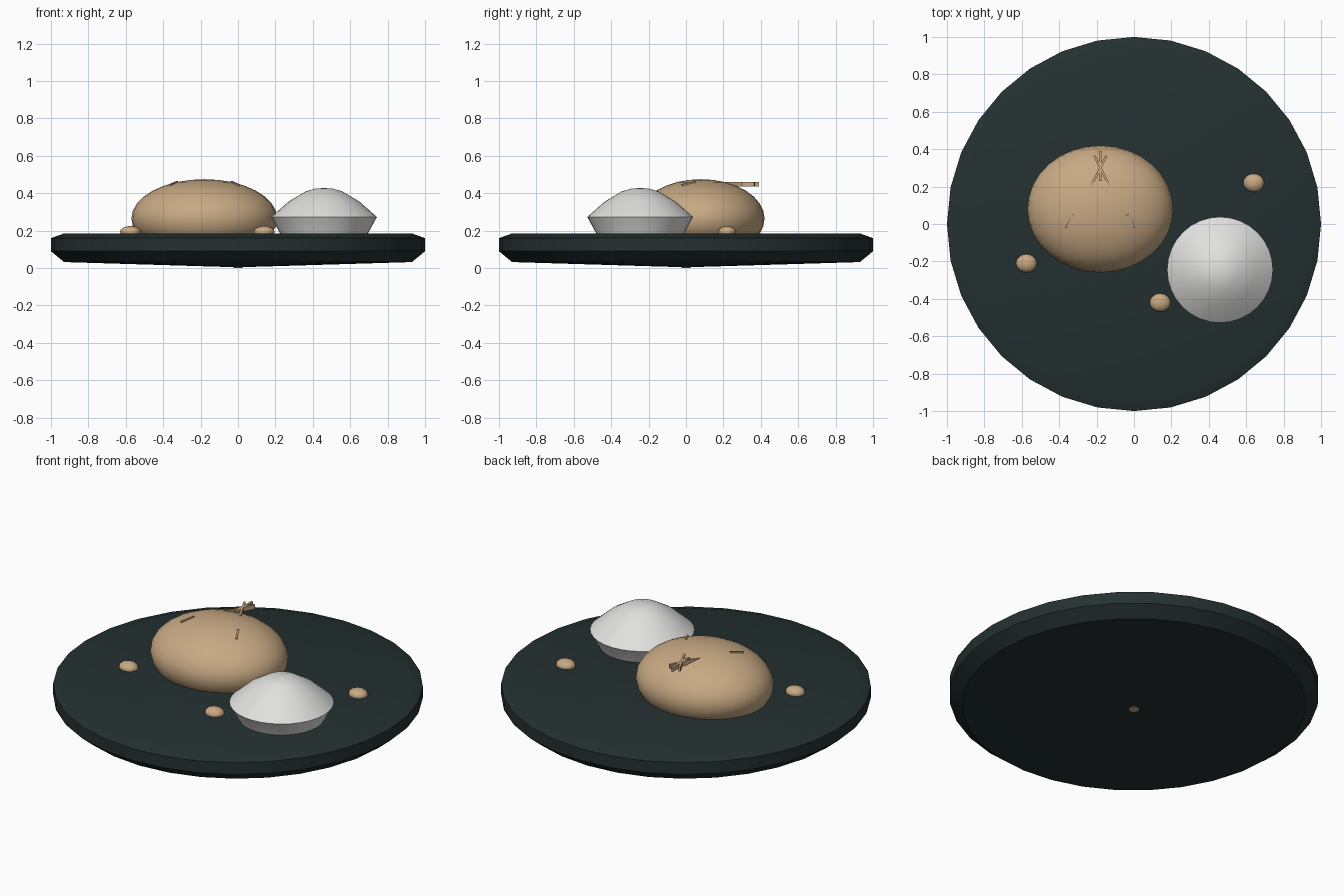
import bpy
import bmesh
import math
from mathutils import Matrix, Vector

if "Cube" in bpy.data.objects:
    bpy.data.objects.remove(bpy.data.objects["Cube"])


def material(name, rgb):
    mat = bpy.data.materials.new(name)
    mat.use_nodes = True
    color = (*rgb, 1)
    mat.diffuse_color = color
    mat.node_tree.nodes["Principled BSDF"].inputs["Base Color"].default_value = color
    return mat


SLATE = material("dark slate", (0.018, 0.03, 0.03))
TAN = material("baked tan", (0.58, 0.4, 0.23))
WHITE = material("off white", (0.75, 0.75, 0.74))


def finish(name, bm, mat, smooth_angle=None):
    bmesh.ops.recalc_face_normals(bm, faces=bm.faces)
    mesh = bpy.data.meshes.new(name)
    bm.to_mesh(mesh)
    bm.free()
    mesh.materials.append(mat)
    obj = bpy.data.objects.new(name, mesh)
    bpy.context.collection.objects.link(obj)
    if smooth_angle:
        bpy.ops.object.select_all(action="DESELECT")
        obj.select_set(True)
        bpy.context.view_layer.objects.active = obj
        bpy.ops.object.shade_smooth_by_angle(angle=math.radians(smooth_angle))
    return obj


def lathe(name, profile, center, mat, angle):
    """Spin an (r, z) profile around a vertical axis."""
    bm = bmesh.new()
    verts = [bm.verts.new((r, 0, z)) for r, z in profile]
    edges = [bm.edges.new(pair) for pair in zip(verts, verts[1:])]
    bmesh.ops.spin(bm, geom=verts + edges, cent=(0, 0, 0), axis=(0, 0, 1),
                   angle=math.tau, steps=32, use_merge=True)
    bmesh.ops.remove_doubles(bm, verts=bm.verts, dist=0.0005)
    bmesh.ops.translate(bm, verts=bm.verts, vec=(*center, 0))
    return finish(name, bm, mat, angle)


def ellipsoid(name, center, radii, segments, rings):
    bm = bmesh.new()
    bmesh.ops.create_uvsphere(bm, u_segments=segments, v_segments=rings, radius=1,
                              matrix=Matrix.LocRotScale(center, None, radii))
    return finish(name, bm, TAN, 60)


def stick(name, start, end, width, height):
    """Square bar between two points."""
    a, b = Vector(start), Vector(end)
    turn = (b - a).to_track_quat("Y", "Z")
    bm = bmesh.new()
    bmesh.ops.create_cube(bm, size=1, matrix=Matrix.LocRotScale(
        (a + b) / 2, turn, (width, (b - a).length, height)))
    return finish(name, bm, TAN)


# Round board with a chamfered rim and shallow underside
lathe("plate", [(0, 0.185), (0.93, 0.185), (1, 0.16), (1, 0.09), (0.93, 0.032), (0, 0.004)],
      (0, 0), SLATE, 30)
lathe("base_button", [(0, 0.01), (0.027, 0.01), (0.027, 0.002), (0, 0)], (0, 0), TAN, 30)

# Filled bowl with a domed top
lathe("domed_bowl", [(0, 0.17), (0.23, 0.17), (0.235, 0.185), (0.283, 0.273),
                     (0.19, 0.355), (0.1, 0.409), (0.05, 0.424), (0, 0.428)],
      (0.46, -0.245), WHITE, 40)

# Bun and loose crumbs
ellipsoid("bun", (-0.18, 0.08, 0.265), (0.39, 0.34, 0.21), 32, 16)
for i, spot in enumerate([(-0.575, -0.21), (0.14, -0.42), (0.64, 0.22)]):
    ellipsoid(f"crumb_{i + 1}", (*spot, 0.193), (0.056, 0.049, 0.032), 16, 8)

# Crossed sticks on the back of the bun
stick("middle_stick", (-0.18, 0.23, 0.448), (-0.18, 0.39, 0.448), 0.013, 0.026)
for name, side in (("right", -1), ("left", 1)):
    stick(f"{name}_cross_stick", (-0.18 + side * 0.05, 0.2, 0.448),
          (-0.18 - side * 0.032, 0.365, 0.448), 0.012, 0.026)
    # Small slanted score on each side of the crown
    stick(f"{name}_score", (-0.18 + side * 0.183, -0.02, 0.442),
          (-0.18 + side * 0.145, 0.05, 0.458), 0.01, 0.014)
